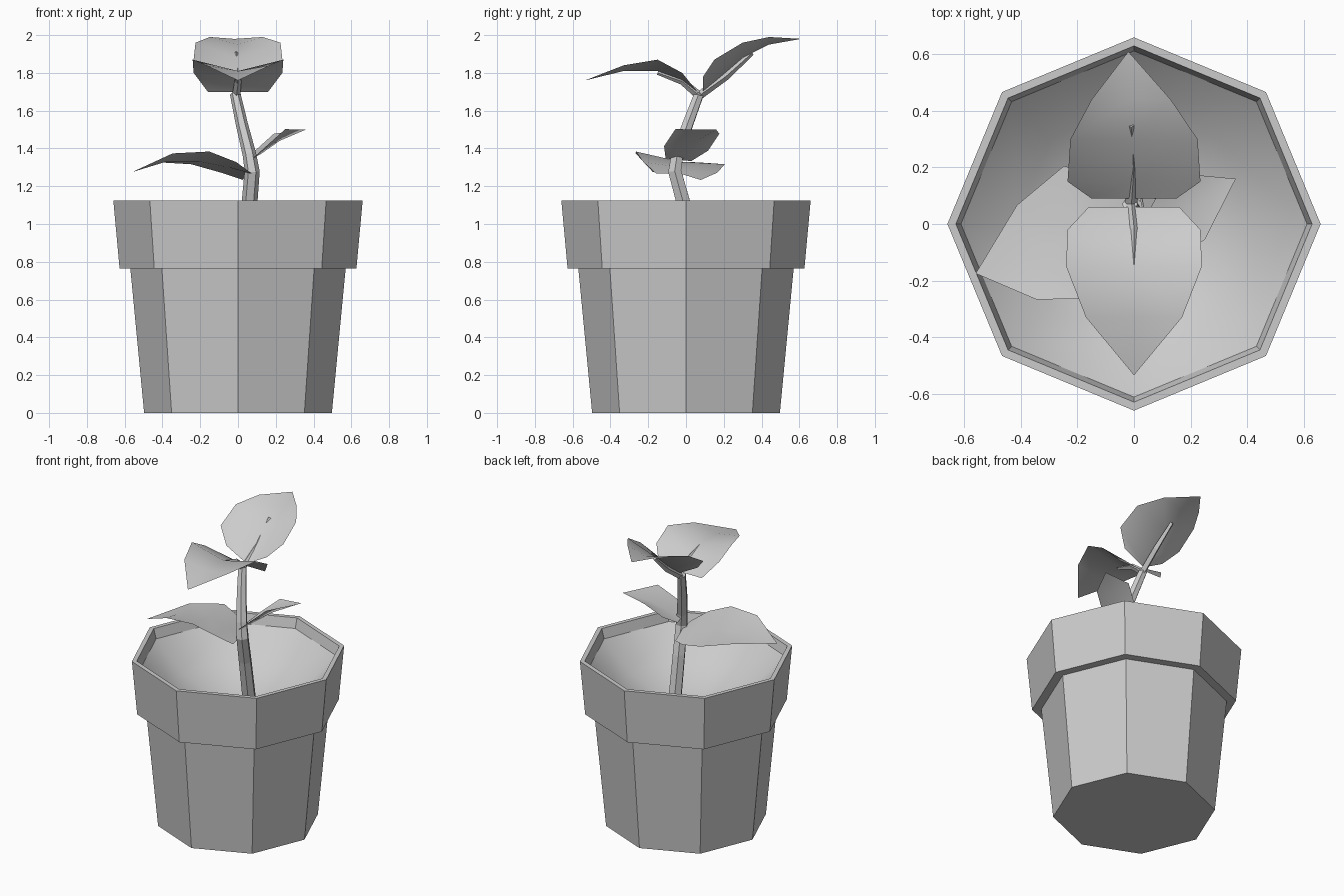
import bpy
import math
from mathutils import Vector

cube = bpy.data.objects.get("Cube")
if cube:
    bpy.data.objects.remove(cube, do_unlink=True)

grey = bpy.data.materials.new("plain_grey")
grey.use_nodes = True
grey.diffuse_color = (0.6, 0.6, 0.6, 1)
grey.node_tree.nodes["Principled BSDF"].inputs["Base Color"].default_value = (0.6, 0.6, 0.6, 1)


def add_mesh(name, verts, faces, smooth_angle=None):
    mesh = bpy.data.meshes.new(name)
    mesh.from_pydata([tuple(v) for v in verts], [], faces)
    mesh.materials.append(grey)
    obj = bpy.data.objects.new(name, mesh)
    bpy.context.collection.objects.link(obj)
    bpy.ops.object.select_all(action='DESELECT')
    obj.select_set(True)
    bpy.context.view_layer.objects.active = obj
    if smooth_angle:
        bpy.ops.object.shade_smooth_by_angle(angle=math.radians(smooth_angle))
    return obj


def lathe(name, profile, sides=8, smooth_angle=None, cap=None):
    """Revolve (radius, height) points; cap closes the first or last ring."""
    verts, faces = [], []
    for r, z in profile:
        for i in range(sides):
            a = math.tau * i / sides
            verts.append((r * math.cos(a), r * math.sin(a), z))
    for k in range(len(profile) - 1):
        for i in range(sides):
            a, b = k * sides + i, k * sides + (i + 1) % sides
            faces.append((a, b, b + sides, a + sides))
    if cap == "first":
        faces.append(tuple(reversed(range(sides))))
    elif cap == "last":
        start = (len(profile) - 1) * sides
        faces.append(tuple(range(start, start + sides)))
    return add_mesh(name, verts, faces, smooth_angle)


def tube(name, points, radii, sides=6):
    """Sweep a small polygon along a path."""
    pts = [Vector(p) for p in points]
    verts, faces = [], []
    for k, p in enumerate(pts):
        d = (pts[min(k + 1, len(pts) - 1)] - pts[max(k - 1, 0)]).normalized()
        u = d.cross(Vector((0, 1, 0)) if abs(d.y) < 0.7 else Vector((1, 0, 0))).normalized()
        w = d.cross(u)
        for i in range(sides):
            a = math.tau * i / sides
            verts.append(p + radii[k] * (u * math.cos(a) + w * math.sin(a)))
    for k in range(len(pts) - 1):
        for i in range(sides):
            a, b = k * sides + i, k * sides + (i + 1) % sides
            faces.append((a, b, b + sides, a + sides))
    end = (len(pts) - 1) * sides
    faces += [tuple(reversed(range(sides))), tuple(range(end, end + sides))]
    return add_mesh(name, verts, faces)


def leaf(name, rib, side, widths, lifts, tilt=0.0):
    """Folded sheet: a midrib with edges offset along side, raised by lift and tilt."""
    side = Vector(side).normalized()
    verts, faces = [], []
    for p, w, lift in zip(rib, widths, lifts):
        p = Vector(p)
        verts += [p + s * w * side + Vector((0, 0, abs(s) * lift + s * tilt * w))
                  for s in (-1, 0, 1)]
    tip = len(verts)
    verts.append(Vector(rib[-1]))
    for k in range(0, tip - 3, 3):
        for j in (k, k + 1):
            faces.append((j, j + 1, j + 4, j + 3))
    faces += [(tip - 3, tip - 2, tip), (tip - 2, tip - 1, tip)]
    return add_mesh(name, verts, faces, 60)


# Pot with its collar, and the hollow bowl inside
lathe("pot", [(0.497, 0), (0.57, 0.765), (0.627, 0.765), (0.66, 1.125),
              (0.63, 1.125), (0.612, 1.06)], cap="first")
lathe("pot_bowl", [(0.612, 1.06), (0.42, 0.88), (0.2, 0.78), (0.05, 0.76)],
      smooth_angle=60, cap="last")

# Stem and leaf stalks
tube("stem", [(0.05, 0.06, 0.74), (0.06, -0.01, 1.1), (0.075, -0.06, 1.28),
              (0.06, -0.045, 1.37), (0.02, 0.01, 1.53), (-0.015, 0.07, 1.69)],
     [0.045, 0.042, 0.04, 0.036, 0.032, 0.028])
tube("back_leaf_stalk", [(-0.01, 0.07, 1.68), (0, 0.21, 1.78), (-0.01, 0.35, 1.905)],
     [0.022, 0.02, 0.012], 4)
tube("front_leaf_stalk", [(-0.01, 0.07, 1.68), (0, -0.02, 1.755), (0, -0.15, 1.80)],
     [0.022, 0.018, 0.01], 4)

# Top pair of leaves
leaf("back_leaf",
     [(0, 0.09, 1.70), (0, 0.15, 1.75), (0, 0.3, 1.88), (-0.01, 0.44, 1.95), (-0.02, 0.61, 1.98)],
     (1, 0, 0), [0.15, 0.235, 0.225, 0.14], [0.08, 0.12, 0.08, 0.04])
leaf("front_leaf",
     [(0, 0.06, 1.70), (0, -0.02, 1.76), (0, -0.15, 1.81), (0, -0.33, 1.81), (0, -0.535, 1.76)],
     (1, 0, 0), [0.16, 0.235, 0.24, 0.17], [0, 0.04, 0.06, 0.03])

# Lower pair of leaves
leaf("right_leaf",
     [(0.05, -0.04, 1.27), (-0.05, -0.03, 1.30), (-0.2, -0.03, 1.33),
      (-0.38, -0.1, 1.33), (-0.56, -0.175, 1.275)],
     (-0.2, 0.98, 0), [0.12, 0.2, 0.24, 0.17], [-0.02, 0, 0.02, 0.02], -0.14)
leaf("left_leaf",
     [(0.06, -0.04, 1.34), (0.12, 0, 1.37), (0.22, 0.06, 1.44), (0.36, 0.16, 1.50)],
     (-0.25, 0.97, 0), [0.07, 0.12, 0.12], [0, 0.03, 0.05], -0.1)
